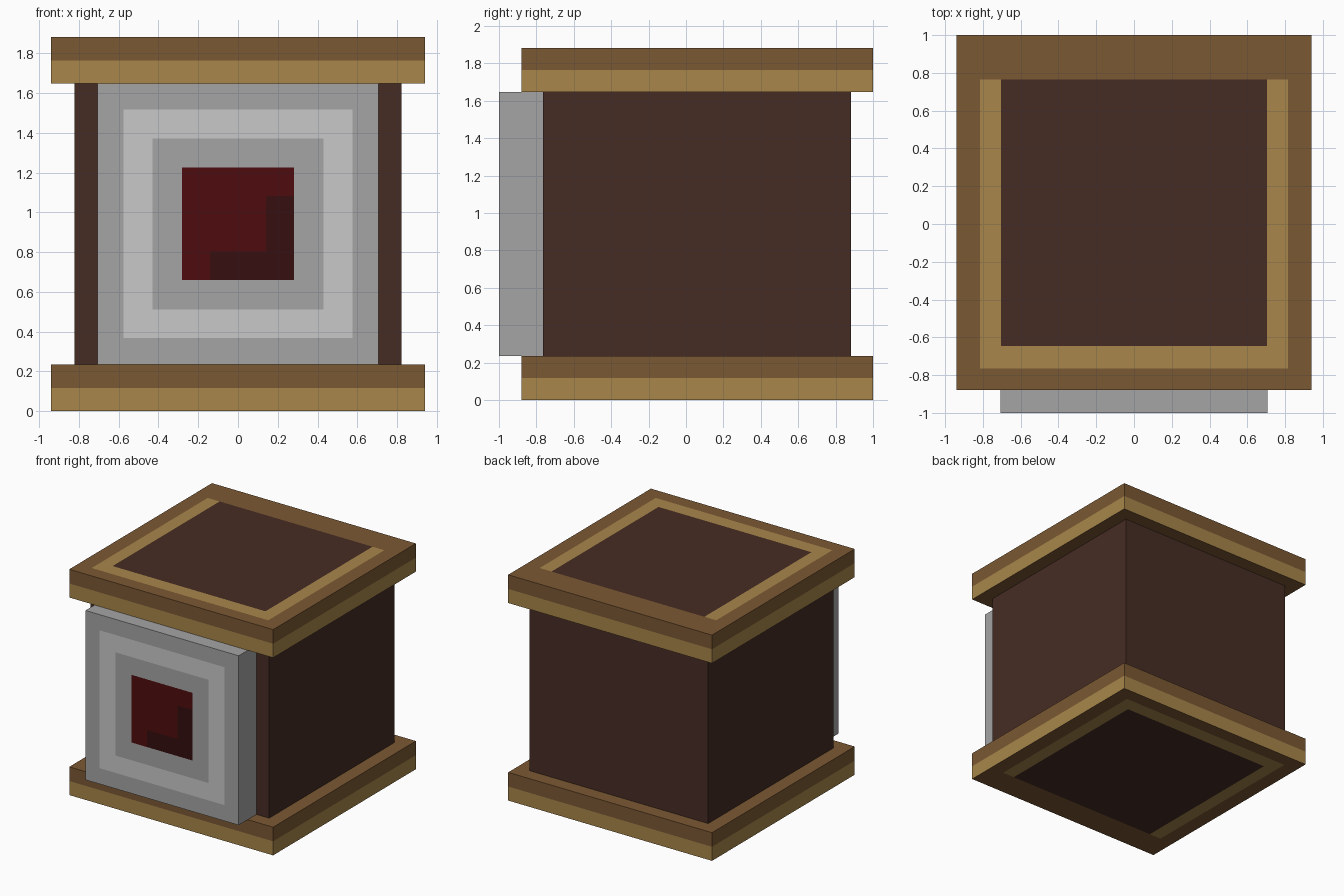
import bpy
import bmesh
from mathutils import Vector

cube = bpy.data.objects.get("Cube")
if cube:
    bpy.data.objects.remove(cube, do_unlink=True)


def linear(c):
    c /= 255
    return c / 12.92 if c <= 0.04045 else ((c + 0.055) / 1.055) ** 2.4


def material(name, r, g, b):
    colour = (linear(r), linear(g), linear(b), 1)
    mat = bpy.data.materials.new(name)
    mat.use_nodes = True
    mat.diffuse_color = colour
    bsdf = mat.node_tree.nodes["Principled BSDF"]
    bsdf.inputs["Base Color"].default_value = colour
    bsdf.inputs["Roughness"].default_value = 0.9
    return mat


BROWN = material("trim brown", 123, 88, 51)
TAN = material("light tan wood", 168, 134, 74)
DARK = material("dark wood", 70, 44, 36)
GREY = material("mid grey", 165, 165, 165)
PALE = material("pale grey", 201, 201, 201)
RED = material("deep red", 78, 12, 14)
SHADE = material("dark red", 54, 14, 14)


def box(name, low, high, mats, cuts=((), (), ()), rule=None):
    """Box sliced at the given x, y, z positions, faces coloured by rule."""
    low, high = Vector(low), Vector(high)
    size, mid = high - low, (low + high) / 2
    bm = bmesh.new()
    bmesh.ops.create_cube(bm, size=1)
    for v in bm.verts:
        v.co = Vector(a * s + m for a, s, m in zip(v.co, size, mid))
    for axis, places in enumerate(cuts):
        normal = Vector((axis == 0, axis == 1, axis == 2))
        for place in places:
            bmesh.ops.bisect_plane(bm, geom=bm.verts[:] + bm.edges[:] + bm.faces[:],
                                   plane_co=normal * place, plane_no=normal)
    bm.normal_update()
    if rule:
        for f in bm.faces:
            f.material_index = rule(f.calc_center_median(), f.normal)
    mesh = bpy.data.meshes.new(name)
    bm.to_mesh(mesh)
    bm.free()
    for m in mats:
        mesh.materials.append(m)
    obj = bpy.data.objects.new(name, mesh)
    bpy.context.collection.objects.link(obj)
    return obj


# Trim slabs: two-tone sides, dark panel with a three-sided tan border
MID_Y = 0.06


def slab(name, bottom):
    band = bottom + 0.117

    def rule(c, n):
        if abs(n.z) < 0.5:
            return 1 if c.z < band else 0
        y = (c.y - MID_Y) * n.z          # pattern is flipped underneath
        if abs(c.x) < 0.705 and abs(y) < 0.705:
            return 2
        if abs(c.x) < 0.815 and -0.825 < y < 0.705:
            return 1
        return 0

    ys = [MID_Y + d for d in (-0.825, -0.705, 0.705, 0.825)]
    box(name, (-0.94, -0.88, bottom), (0.94, 1, bottom + 0.235),
        (BROWN, TAN, DARK), ((-0.815, -0.705, 0.705, 0.815), ys, (band,)), rule)


slab("base_slab", 0)
slab("top_slab", 1.647)

# Main body
box("body", (-0.823, -0.765, 0.235), (0.823, 0.883, 1.647), (DARK,))

# Front plate: pale square ring around a red centre with a shaded corner
MID_Z = 0.942


def plate_rule(c, n):
    if n.y > -0.5:
        return 0
    x, z = c.x, c.z - MID_Z
    reach = max(abs(x), abs(z))
    if reach < 0.282:
        shaded = (x > 0.14 and z < 0.14) or (x > -0.14 and z < -0.14)
        return 3 if shaded else 2
    return 1 if 0.43 < reach < 0.575 else 0


steps = [s * d for d in (0.14, 0.282, 0.43, 0.575) for s in (-1, 1)]
box("front_plate", (-0.706, -1, 0.235), (0.706, -0.765, 1.647),
    (GREY, PALE, RED, SHADE), (steps, (), [MID_Z + s for s in steps]), plate_rule)
